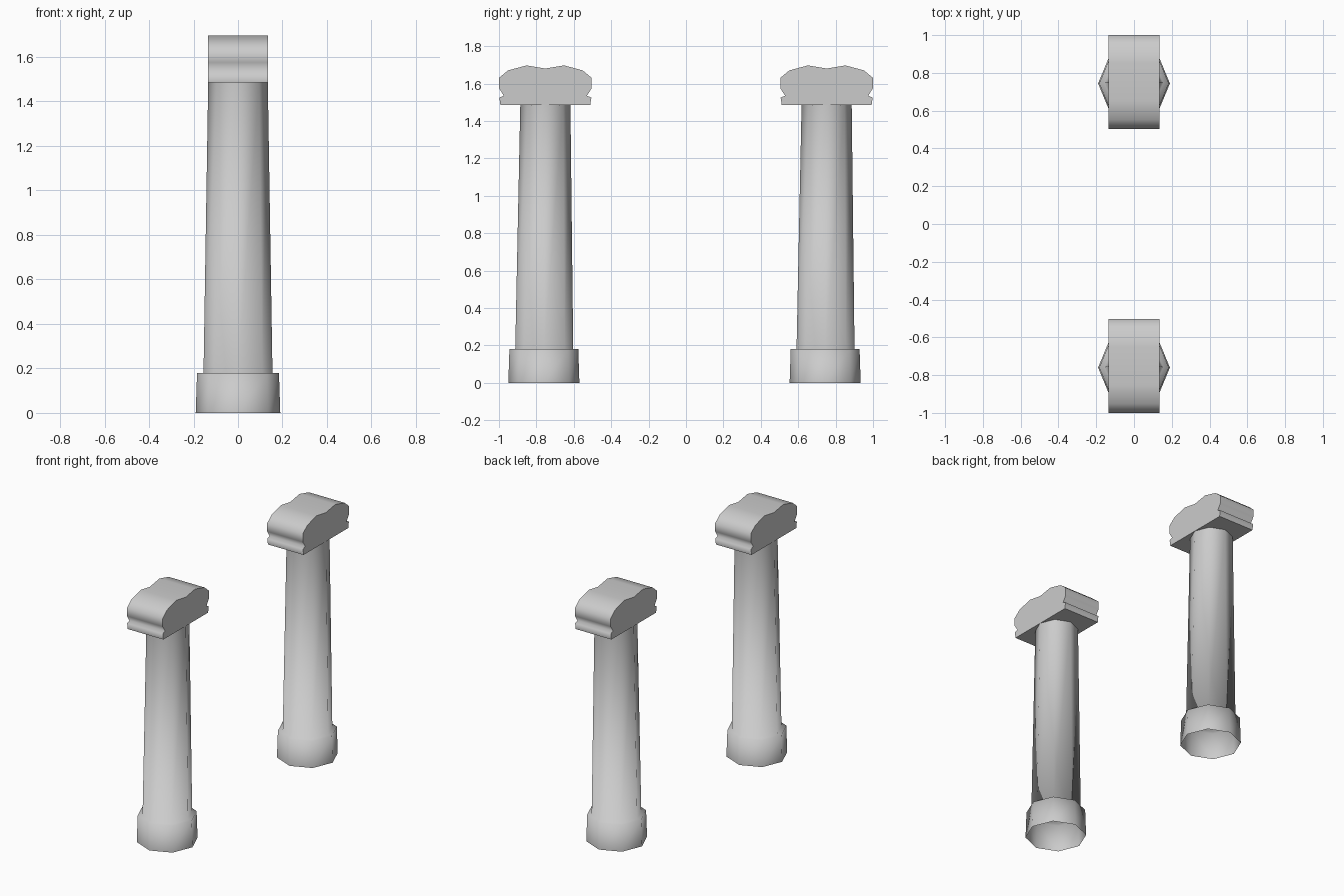
import bpy, bmesh, math

cube = bpy.data.objects.get("Cube")
if cube:
    bpy.data.objects.remove(cube, do_unlink=True)

stone = bpy.data.materials.new("grey stone")
stone.use_nodes = True
GREY = (0.6, 0.6, 0.6, 1)
stone.diffuse_color = GREY
stone.node_tree.nodes["Principled BSDF"].inputs["Base Color"].default_value = GREY

SIDES = 8
# (radius, height, lean along y) from foot to top
COLUMN = [(0.19, 0, -0.008), (0.184, 0.18, -0.008), (0.155, 0.18, -0.006), (0.134, 1.484, 0)]
# half outline of the capital (y, z), bottom to the dip in the middle
CAP_HALF = [(0.24, 1.484), (0.246, 1.525), (0.222, 1.535), (0.248, 1.575),
            (0.248, 1.63), (0.2, 1.67), (0.1, 1.697)]
CAP_DIP = (0, 1.68)
CAP_WIDTH = 0.134


def finish(bm, name, y):
    bmesh.ops.recalc_face_normals(bm, faces=bm.faces)
    mesh = bpy.data.meshes.new(name)
    bm.to_mesh(mesh)
    bm.free()
    mesh.materials.append(stone)
    obj = bpy.data.objects.new(name, mesh)
    obj.location.y = y
    bpy.context.collection.objects.link(obj)


def add_column(name, y):
    """Tapered octagonal shaft on a wider collar, open underneath."""
    bm = bmesh.new()
    rings = []
    for r, z, lean in COLUMN:
        angles = [math.tau * i / SIDES for i in range(SIDES)]
        rings.append([bm.verts.new((r * math.cos(a), r * math.sin(a) + lean, z)) for a in angles])
    for low, high in zip(rings, rings[1:]):
        for i in range(SIDES):
            j = (i + 1) % SIDES
            bm.faces.new((low[i], low[j], high[j], high[i])).smooth = True
    # crisp rims around the collar ledge
    for e in bm.edges:
        if len(e.link_faces) == 2 and e.calc_face_angle() > math.radians(60):
            e.smooth = False
    finish(bm, name, y)


def add_capital(name, y):
    """Moulded block: outline in y and z, extruded along x."""
    outline = CAP_HALF + [CAP_DIP] + [(-a, b) for a, b in reversed(CAP_HALF)]
    bm = bmesh.new()
    left = [bm.verts.new((CAP_WIDTH, a, b)) for a, b in outline]
    right = [bm.verts.new((-CAP_WIDTH, a, b)) for a, b in outline]
    n = len(outline)
    flat = [bm.faces.new(left), bm.faces.new(right[::-1])]
    for i in range(n):
        j = (i + 1) % n
        face = bm.faces.new((left[i], right[i], right[j], left[j]))
        face.smooth = j != 0
        if j == 0:
            flat.append(face)
    # ends and underside stay flat, the moulding is smooth
    for f in flat:
        for e in f.edges:
            e.smooth = False
    finish(bm, name, y)


for place, y in (("front", -0.752), ("back", 0.752)):
    add_column(place + "_column", y)
    add_capital(place + "_capital", y)
